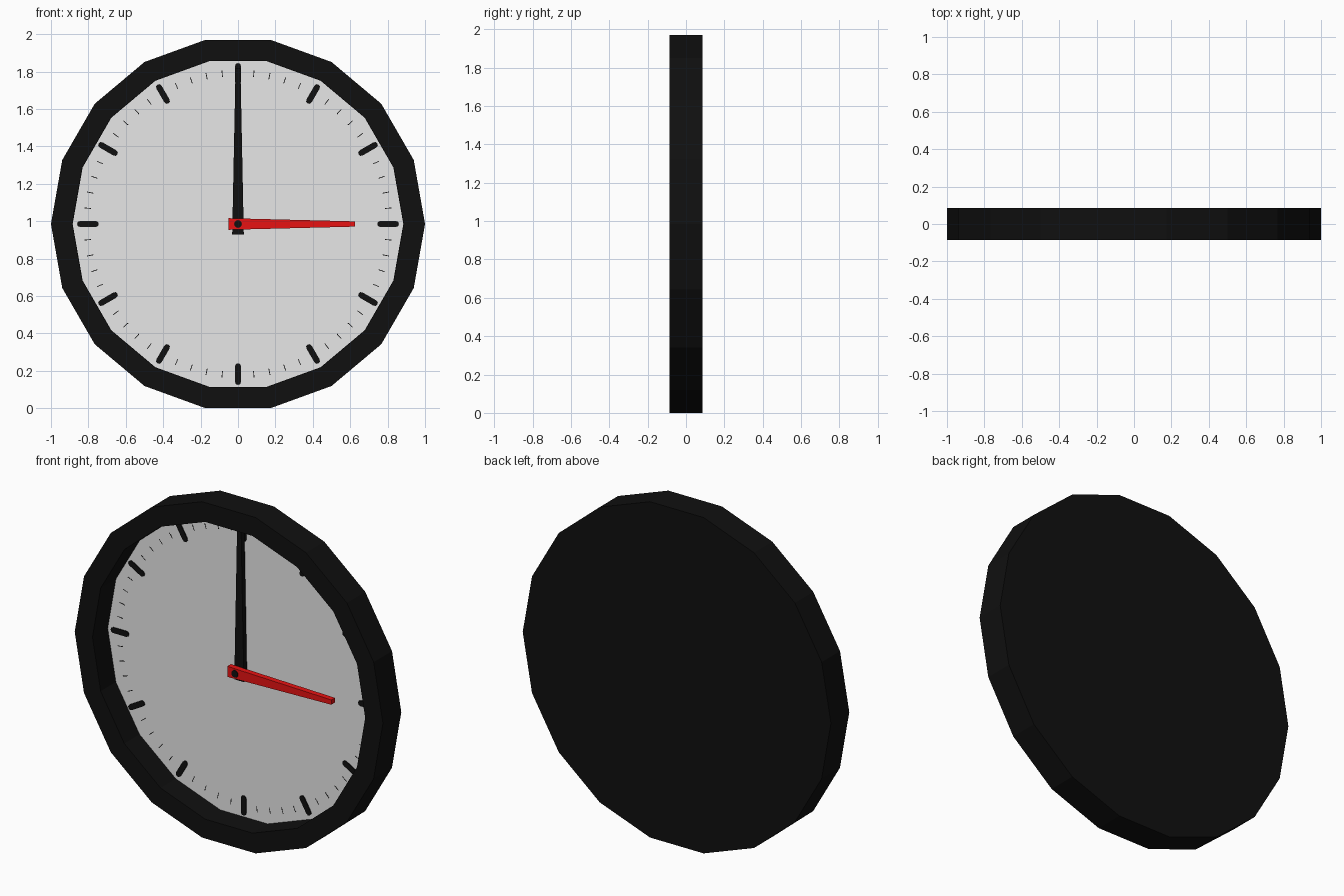
import bpy, bmesh, math

if "Cube" in bpy.data.objects:
    bpy.data.objects.remove(bpy.data.objects["Cube"])

SIDES, CZ = 18, 0.985          # low-poly case, height of the clock centre
FRONT, BACK, DIAL = -0.085, 0.085, 0.055


def material(name, colour):
    m = bpy.data.materials.new(name)
    m.diffuse_color = (*colour, 1)
    m.use_nodes = True
    m.node_tree.nodes["Principled BSDF"].inputs["Base Color"].default_value = m.diffuse_color
    return m


black = material("black", (0.005, 0.005, 0.005))
white = material("dial white", (0.8, 0.8, 0.8))
red = material("red", (0.8, 0.006, 0.006))


def finish(name, bm, mat):
    bmesh.ops.recalc_face_normals(bm, faces=bm.faces)
    me = bpy.data.meshes.new(name)
    bm.to_mesh(me)
    bm.free()
    me.materials.append(mat)
    ob = bpy.data.objects.new(name, me)
    bpy.context.collection.objects.link(ob)
    return ob


def circle(r, n=SIDES):
    return [(r * math.cos(2 * math.pi * i / n), r * math.sin(2 * math.pi * i / n))
            for i in range(n)]


def add_prism(bm, outline, y0, y1, angle=0.0):
    """Extrude an (x, z) outline from y0 to y1, turned about the clock centre."""
    c, s = math.cos(angle), math.sin(angle)
    rings = [[bm.verts.new((x * c - z * s, y, CZ + x * s + z * c)) for x, z in outline]
             for y in (y0, y1)]
    n = len(outline)
    for i in range(n):
        j = (i + 1) % n
        bm.faces.new((rings[0][i], rings[0][j], rings[1][j], rings[1][i]))
    bm.faces.new(rings[0])
    bm.faces.new(rings[1])


def prism(name, outline, y0, y1, mat, angle=0.0):
    bm = bmesh.new()
    add_prism(bm, outline, y0, y1, angle)
    return finish(name, bm, mat)


# Case: closed back, outer wall, front rim and recessed cup
bm = bmesh.new()
rings = [[bm.verts.new((x, y, CZ + z)) for x, z in circle(r)]
         for r, y in ((1, BACK), (1, FRONT), (0.885, FRONT), (0.885, DIAL + 0.005))]
for a, b in zip(rings, rings[1:]):
    for i in range(SIDES):
        j = (i + 1) % SIDES
        bm.faces.new((a[i], a[j], b[j], b[i]))
bm.faces.new(rings[0])
bm.faces.new(rings[-1])
finish("case", bm, black)

# Dial plate
prism("dial", circle(0.884), DIAL, DIAL + 0.004, white)

# Hour marks: round-ended bars
R = 0.016
capsule = []
for centre, start in ((0.845, -90), (0.76, 90)):
    for k in range(5):
        a = math.radians(start + 45 * k)
        capsule.append((centre + R * math.cos(a), R * math.sin(a)))
bm = bmesh.new()
for h in range(12):
    add_prism(bm, capsule, DIAL - 0.006, DIAL + 0.002, math.radians(30 * h))
finish("hour_marks", bm, black)

# Minute ticks: hair-thin lines
tick = [(0.79, -0.002), (0.825, -0.002), (0.825, 0.002), (0.79, 0.002)]
bm = bmesh.new()
for m in range(60):
    if m % 5:
        add_prism(bm, tick, DIAL - 0.0006, DIAL + 0.002, math.radians(6 * m))
finish("minute_ticks", bm, black)


# Tapered hands and centre pin
def hand(tail, tip, w0, w1):
    return [(tail, -w0), (tip, -w1), (tip, w1), (tail, w0)]


prism("minute_hand", hand(-0.055, 0.835, 0.031, 0.013), 0.01, 0.04, black, math.pi / 2)
prism("hour_hand", hand(-0.05, 0.625, 0.031, 0.014), -0.028, 0.005, red)
prism("centre_pin", circle(0.021, 12), -0.032, DIAL, black)
